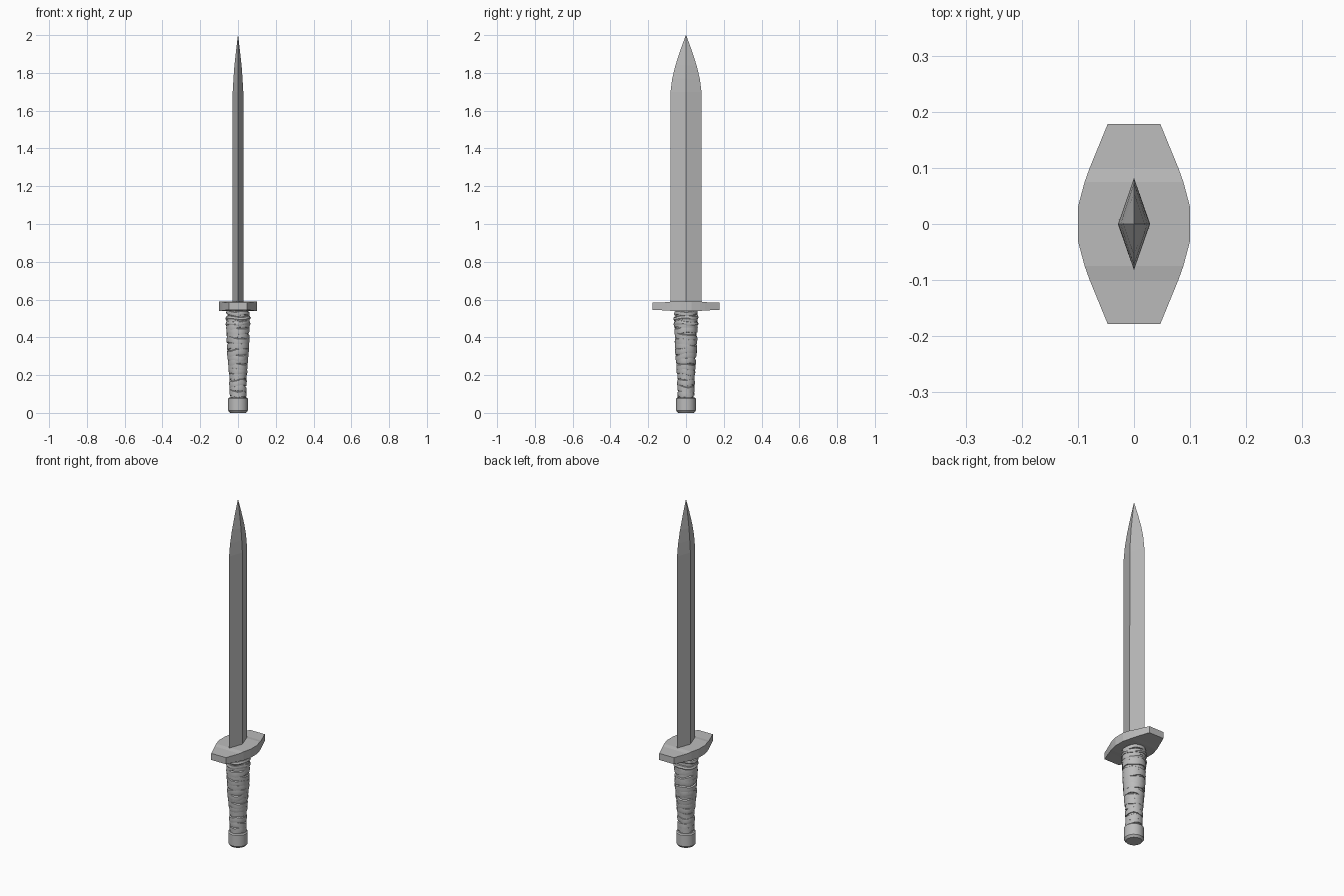
import bpy, bmesh, math, random
from mathutils import Matrix

random.seed(4)
cube = bpy.data.objects.get("Cube")
if cube:
    bpy.data.objects.remove(cube)

steel = bpy.data.materials.new("plain_grey")
steel.use_nodes = True
COLOUR = (0.5, 0.5, 0.5, 1)
steel.diffuse_color = COLOUR
steel.node_tree.nodes["Principled BSDF"].inputs["Base Color"].default_value = COLOUR


def loft(name, rings, smooth=None):
    """Skin a stack of closed rings and cap both ends."""
    bm = bmesh.new()
    loops = [[bm.verts.new(p) for p in ring] for ring in rings]
    n = len(loops[0])
    for a, b in zip(loops, loops[1:]):
        for i in range(n):
            j = (i + 1) % n
            bm.faces.new((a[i], a[j], b[j], b[i]))
    bm.faces.new(loops[0][::-1])
    bm.faces.new(loops[-1])
    bmesh.ops.recalc_face_normals(bm, faces=bm.faces)
    mesh = bpy.data.meshes.new(name)
    bm.to_mesh(mesh)
    bm.free()
    mesh.materials.append(steel)
    obj = bpy.data.objects.new(name, mesh)
    bpy.context.collection.objects.link(obj)
    if smooth:
        bpy.ops.object.select_all(action="DESELECT")
        obj.select_set(True)
        bpy.context.view_layer.objects.active = obj
        bpy.ops.object.shade_smooth_by_angle(angle=math.radians(smooth))
    return obj


def circle(r, z, n):
    return [(r * math.cos(math.tau * i / n), r * math.sin(math.tau * i / n), z)
            for i in range(n)]


# Blade: diamond section, tapering to a point (z, half thickness, half width)
blade = [(0.56, 0.029, 0.082), (1.7, 0.028, 0.082), (1.77, 0.024, 0.073),
         (1.84, 0.019, 0.056), (1.92, 0.010, 0.030), (2.0, 0.0005, 0.001)]
loft("blade", [[(t, 0, z), (0, w, z), (-t, 0, z), (0, -w, z)] for z, t, w in blade])

# Guard: tapered slab, built from cross-sections along its length
guard = [(0.178, 0.047, 0.546, 0.584), (0.1, 0.079, 0.542, 0.586),
         (0.075, 0.088, 0.54, 0.59), (0.03, 0.1, 0.54, 0.59)]
stations = [(-y, w, lo, hi) for y, w, lo, hi in guard] + guard[::-1]
loft("guard", [[(-w, y, lo), (w, y, lo), (w, y, hi), (-w, y, hi)]
               for y, w, lo, hi in stations])

# Pommel: short drum with a chamfered base
loft("pommel", [circle(r, z, 16) for r, z in
                [(0.042, 0.0), (0.052, 0.012), (0.052, 0.076), (0.046, 0.082)]], 30)


def grip_radius(z):
    """Grip swells from the pommel up to just below the guard."""
    t = min(max((z - 0.14) / 0.28, 0), 1)
    return 0.043 + 0.016 * t * t * (3 - 2 * t)


# Grip core under the wrapping
heights = [0.07 + 0.047 * i for i in range(11)]
loft("grip_core", [circle(grip_radius(z) - 0.004, z, 20) for z in heights], 40)


def wrap_band(index, z, height, flare, tilt):
    """One overlapping strip of cloth: tilted, uneven, with a raised lip."""
    n, turn = 24, random.uniform(0, math.tau)
    phase = random.uniform(0, math.tau)
    tip = Matrix.Rotation(turn, 3, "Z") @ Matrix.Rotation(tilt, 3, "X")
    section = [(0.0, -0.012), (0.04, 0.5 * flare), (0.3, flare),
               (0.75, 0.6 * flare), (1.0, -0.012)]
    rings = []
    for t, out in section:
        ring = []
        for i in range(n):
            a = math.tau * i / n
            wobble = 0.0035 * math.sin(3 * a + phase) + random.uniform(-0.0012, 0.0012)
            r = grip_radius(z + t * height) + out + random.uniform(-0.001, 0.001)
            p = tip @ Matrix.Rotation(a, 3, "Z").col[0]
            ring.append((r * math.cos(a + turn), r * math.sin(a + turn),
                         z + t * height + p.z * grip_radius(z) + wobble))
        rings.append(ring)
    loft(f"grip_wrap_{index}", rings, 40)


# Cloth strips wound up the grip
COUNT = 15
for k in range(COUNT):
    wrap_band(k, 0.088 + 0.385 * k / (COUNT - 1) + random.uniform(-0.004, 0.004),
              0.040, random.uniform(0.001, 0.004), random.uniform(0.06, 0.2))

# Tighter rolled bands below the guard
for k, (z, flare) in enumerate([(0.462, 0.007), (0.492, 0.008), (0.518, 0.003)]):
    wrap_band(COUNT + k, z, 0.026, flare, 0.05)
